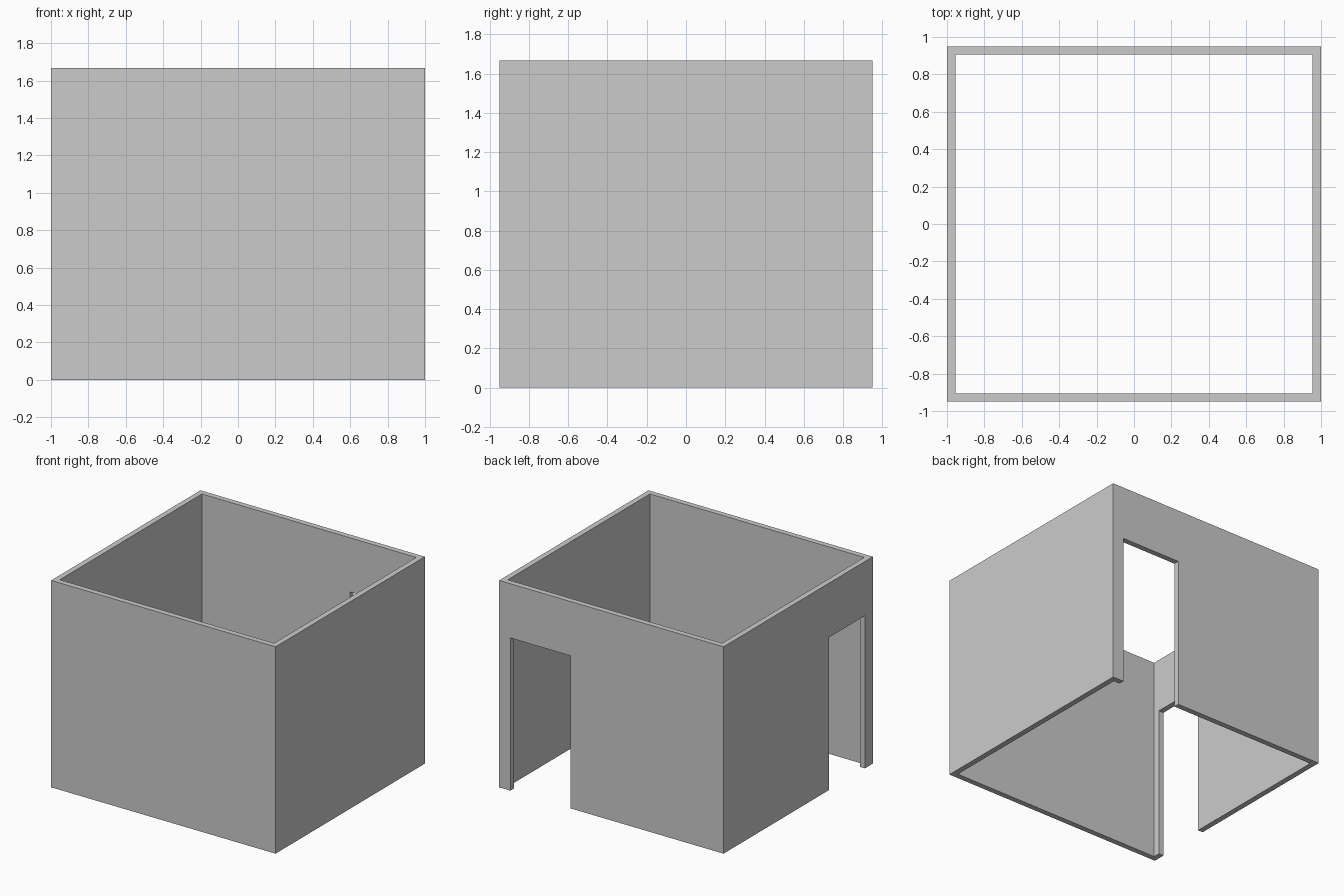
import bpy, bmesh

if "Cube" in bpy.data.objects:
    bpy.data.objects.remove(bpy.data.objects["Cube"])

HX, HY, H, T = 1.0, 0.95, 1.667, 0.045   # half sizes, height, wall thickness
DOOR_H = 1.23


def box(name, x0, x1, y0, y1, z0, z1):
    bm = bmesh.new()
    bmesh.ops.create_cube(bm, size=1)
    for v in bm.verts:
        v.co.x = x1 if v.co.x > 0 else x0
        v.co.y = y1 if v.co.y > 0 else y0
        v.co.z = z1 if v.co.z > 0 else z0
    me = bpy.data.meshes.new(name)
    bm.to_mesh(me)
    bm.free()
    ob = bpy.data.objects.new(name, me)
    bpy.context.collection.objects.link(ob)
    return ob


def cut(target, cutter):
    mod = target.modifiers.new(cutter.name, 'BOOLEAN')
    mod.operation = 'DIFFERENCE'
    mod.solver = 'EXACT'
    mod.object = cutter
    bpy.context.view_layer.objects.active = target
    bpy.ops.object.modifier_apply(modifier=mod.name)
    bpy.data.objects.remove(cutter, do_unlink=True)


# Four walls, open at top and bottom
walls = box("room_walls", -HX, HX, -HY, HY, 0, H)
cut(walls, box("room_space", -HX + T, HX - T, -HY + T, HY - T, -1, H + 1))

# Doorway in the back wall, near the right corner
cut(walls, box("back_doorway", 0.366, 0.90, HY - 0.2, HY + 0.2, -1, DOOR_H))

# Doorway in the left wall, near the front corner
cut(walls, box("left_doorway", -HX - 0.2, -HX + 0.2, -0.85, -0.395, -1, DOOR_H))
